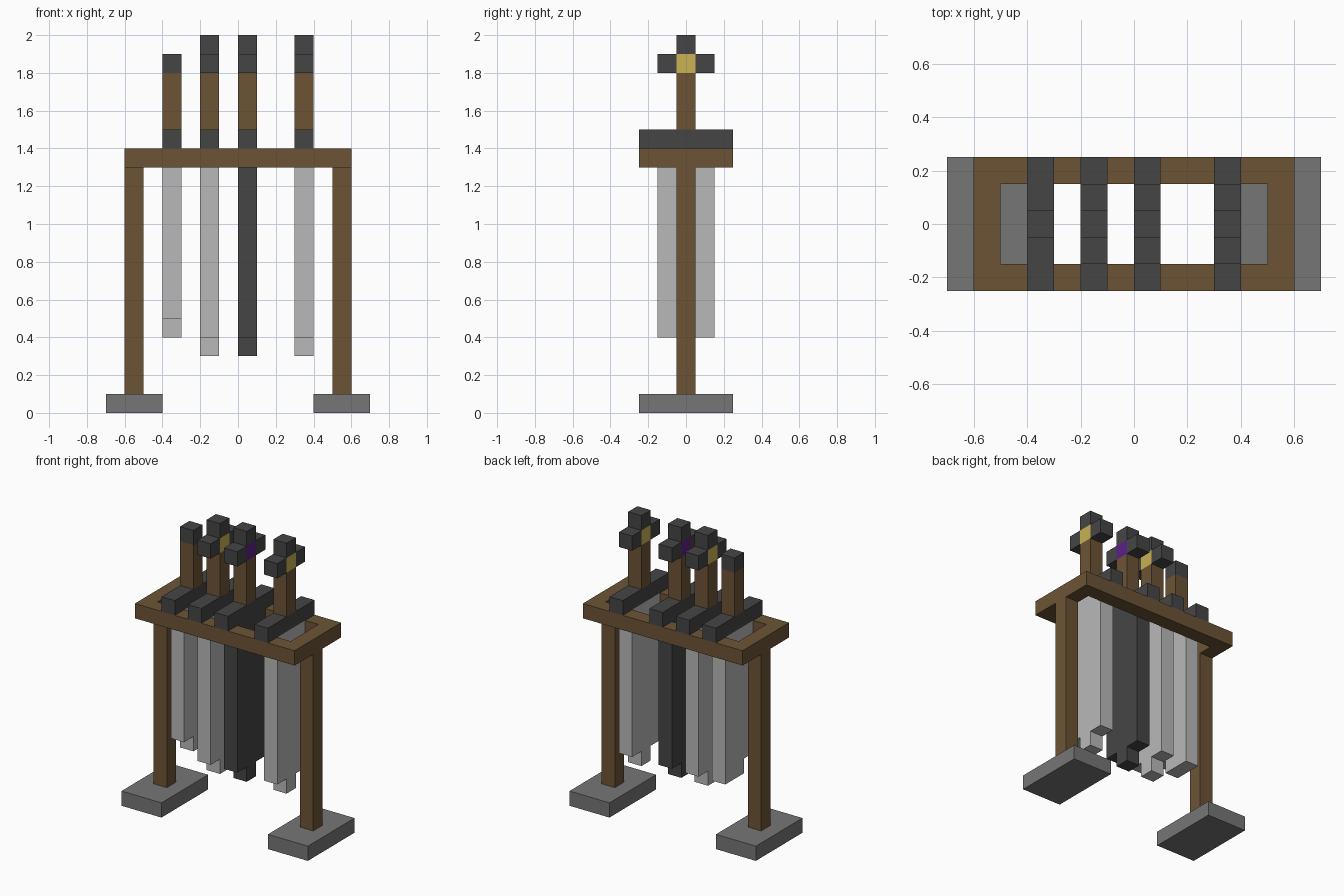
import bpy
import bmesh

cube = bpy.data.objects.get("Cube")
if cube:
    bpy.data.objects.remove(cube, do_unlink=True)


def material(name, rgb):
    """Flat material from 0-255 display values, converted to linear."""
    lin = [((c / 255 + 0.055) / 1.055) ** 2.4 for c in rgb] + [1.0]
    mat = bpy.data.materials.new(name)
    mat.use_nodes = True
    mat.diffuse_color = lin
    mat.node_tree.nodes["Principled BSDF"].inputs["Base Color"].default_value = lin
    return mat


WOOD = material("brown wood", (108, 84, 53))
STONE = material("grey stone", (118, 118, 118))
IRON = material("dark iron", (69, 69, 69))
STEEL = material("light steel", (185, 185, 185))
GOLD = material("gold gem", (202, 178, 82))
PURPLE = material("purple gem", (90, 32, 136))


def finish(name, bm, mat):
    bmesh.ops.recalc_face_normals(bm, faces=bm.faces)
    mesh = bpy.data.meshes.new(name)
    bm.to_mesh(mesh)
    bm.free()
    mesh.materials.append(mat)
    obj = bpy.data.objects.new(name, mesh)
    bpy.context.collection.objects.link(obj)
    return obj


def box_mesh(x, y, z):
    """Box from (min, max) ranges on each axis."""
    bm = bmesh.new()
    bmesh.ops.create_cube(bm, size=1)
    for v in bm.verts:
        for i, (lo, hi) in enumerate((x, y, z)):
            v.co[i] = lo if v.co[i] < 0 else hi
    return bm


def box(name, x, y, z, mat):
    return finish(name, box_mesh(x, y, z), mat)


def side_prism(name, x, outline, mat):
    """Extrude a (y, z) outline across the x range."""
    bm = bmesh.new()
    face = bm.faces.new([bm.verts.new((x[0], y, z)) for y, z in outline])
    out = bmesh.ops.extrude_face_region(bm, geom=[face])
    verts = [g for g in out["geom"] if isinstance(g, bmesh.types.BMVert)]
    bmesh.ops.translate(bm, verts=verts, vec=(x[1] - x[0], 0, 0))
    return finish(name, bm, mat)


# Rack top: a flat slab opened up into a rectangular frame
bm = box_mesh((-0.6, 0.6), (-0.25, 0.25), (1.3, 1.4))
bm.normal_update()
caps = [f for f in bm.faces if abs(f.normal.z) > 0.5]
bmesh.ops.inset_individual(bm, faces=caps, thickness=0.1, use_even_offset=True)
rims = list({e for f in caps for e in f.edges})
bmesh.ops.delete(bm, geom=caps, context="FACES_ONLY")
bmesh.ops.bridge_loops(bm, edges=rims)
finish("rack_frame", bm, WOOD)

# Legs and feet on both sides
CORE = (-0.05, 0.05)
for side, s in (("left", 1), ("right", -1)):
    box(side + "_leg", sorted((s * 0.5, s * 0.6)), CORE, (0.1, 1.3), WOOD)
    box(side + "_foot", sorted((s * 0.4, s * 0.7)), (-0.25, 0.25), (0, 0.1), STONE)

# Blade outlines: a centred point, and a single-edged step
POINTED = [(-0.15, 1.4), (-0.15, 0.4), (-0.05, 0.4), (-0.05, 0.3),
           (0.05, 0.3), (0.05, 0.4), (0.15, 0.4), (0.15, 1.4)]
STEPPED = [(-0.15, 1.4), (-0.15, 0.5), (-0.05, 0.5), (-0.05, 0.4),
           (0.15, 0.4), (0.15, 1.4)]


def sword(name, cx, outline, blade_mat, gem_mat=None):
    x = (cx - 0.05, cx + 0.05)
    side_prism(name + "_blade", x, outline, blade_mat)
    box(name + "_guard", x, (-0.25, 0.25), (1.4, 1.5), IRON)
    box(name + "_grip", x, CORE, (1.5, 1.8), WOOD)
    if gem_mat is None:
        box(name + "_pommel", x, CORE, (1.8, 1.9), IRON)
        return
    # Gem held by three prongs
    box(name + "_gem", x, CORE, (1.8, 1.9), gem_mat)
    box(name + "_front_prong", x, (-0.15, -0.05), (1.8, 1.9), IRON)
    box(name + "_back_prong", x, (0.05, 0.15), (1.8, 1.9), IRON)
    box(name + "_top_prong", x, CORE, (1.9, 2.0), IRON)


sword("plain_sword", -0.35, STEPPED, STEEL)
sword("inner_gold_sword", -0.15, POINTED, STEEL, GOLD)
sword("dark_sword", 0.05, POINTED, IRON, PURPLE)
sword("outer_gold_sword", 0.35, POINTED, STEEL, GOLD)
